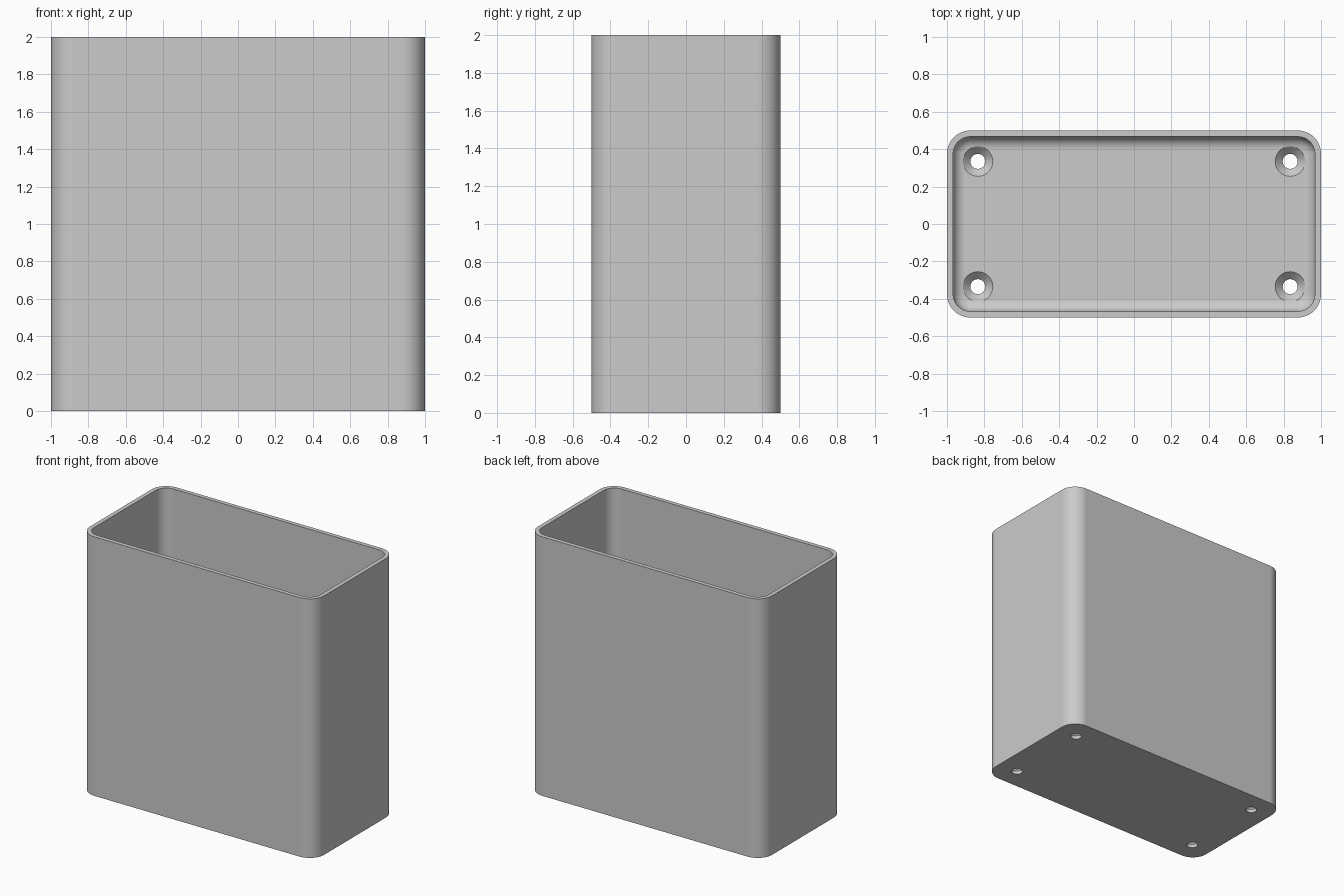
import bpy, bmesh, math
from math import sin, cos, pi

cube = bpy.data.objects.get("Cube")
if cube:
    bpy.data.objects.remove(cube, do_unlink=True)

HALF_X, HALF_Y, HEIGHT = 1.0, 0.5, 2.0
CORNER, WALL, FLOOR, FILLET = 0.125, 0.033, 0.067, 0.067
HOLE_X, HOLE_Y, HOLE_R, SINK_R = 0.835, 0.335, 0.04, 0.08
SEG = 12

grey = bpy.data.materials.new("plain grey")
grey.use_nodes = True
colour = (0.6, 0.6, 0.6, 1)
grey.diffuse_color = colour
grey.node_tree.nodes["Principled BSDF"].inputs["Base Color"].default_value = colour


def rounded_ring(inset, z):
    """Rounded rectangle outline, inset from the outer wall."""
    r = CORNER - inset
    cx, cy = HALF_X - CORNER, HALF_Y - CORNER
    ring = []
    for q, (sx, sy) in enumerate([(1, 1), (-1, 1), (-1, -1), (1, -1)]):
        for i in range(SEG + 1):
            a = (q + i / SEG) * pi / 2
            ring.append((sx * cx + r * cos(a), sy * cy + r * sin(a), z))
    return ring


def round_ring(x, y, r, z, n=48):
    """Circle outline."""
    return [(x + r * cos(2 * pi * i / n), y + r * sin(2 * pi * i / n), z) for i in range(n)]


def loft(bm, rings):
    """Skin a stack of outlines and cap both ends."""
    loops = [[bm.verts.new(p) for p in ring] for ring in rings]
    n = len(loops[0])
    for a, b in zip(loops, loops[1:]):
        for i in range(n):
            j = (i + 1) % n
            bm.faces.new((a[i], a[j], b[j], b[i]))
    bm.faces.new(loops[0][::-1])
    bm.faces.new(loops[-1])


def finish(name, bm):
    bmesh.ops.recalc_face_normals(bm, faces=bm.faces)
    mesh = bpy.data.meshes.new(name)
    bm.to_mesh(mesh)
    bm.free()
    mesh.materials.append(grey)
    obj = bpy.data.objects.new(name, mesh)
    bpy.context.collection.objects.link(obj)
    return obj


# Open bin: outer wall, rim, inner wall, filleted floor
rings = [rounded_ring(0, 0), rounded_ring(0, HEIGHT), rounded_ring(WALL, HEIGHT)]
for i in range(SEG + 1):
    a = i / SEG * pi / 2
    rings.append(rounded_ring(WALL + FILLET * (1 - cos(a)), FLOOR + FILLET * (1 - sin(a))))
bm = bmesh.new()
loft(bm, rings)
box = finish("open_bin", bm)

# Countersunk screw holes in the floor corners
bm = bmesh.new()
for sx in (-1, 1):
    for sy in (-1, 1):
        x, y = sx * HOLE_X, sy * HOLE_Y
        steps = [(HOLE_R, -0.1), (HOLE_R, FLOOR - 0.04), (SINK_R, FLOOR), (SINK_R, FLOOR + 0.2)]
        loft(bm, [round_ring(x, y, r, z) for r, z in steps])
cutter = finish("hole_cutter", bm)
cutter.hide_render = True

bpy.ops.object.select_all(action="DESELECT")
box.select_set(True)
bpy.context.view_layer.objects.active = box
cut = box.modifiers.new("screw_holes", "BOOLEAN")
cut.operation, cut.solver, cut.object = "DIFFERENCE", "EXACT", cutter
bpy.ops.object.modifier_apply(modifier=cut.name)
bpy.data.objects.remove(cutter, do_unlink=True)

# Soft corners, crisp rim and hole edges
bpy.ops.object.shade_smooth_by_angle(angle=math.radians(30))
weighted = box.modifiers.new("even_shading", "WEIGHTED_NORMAL")
weighted.keep_sharp = True
